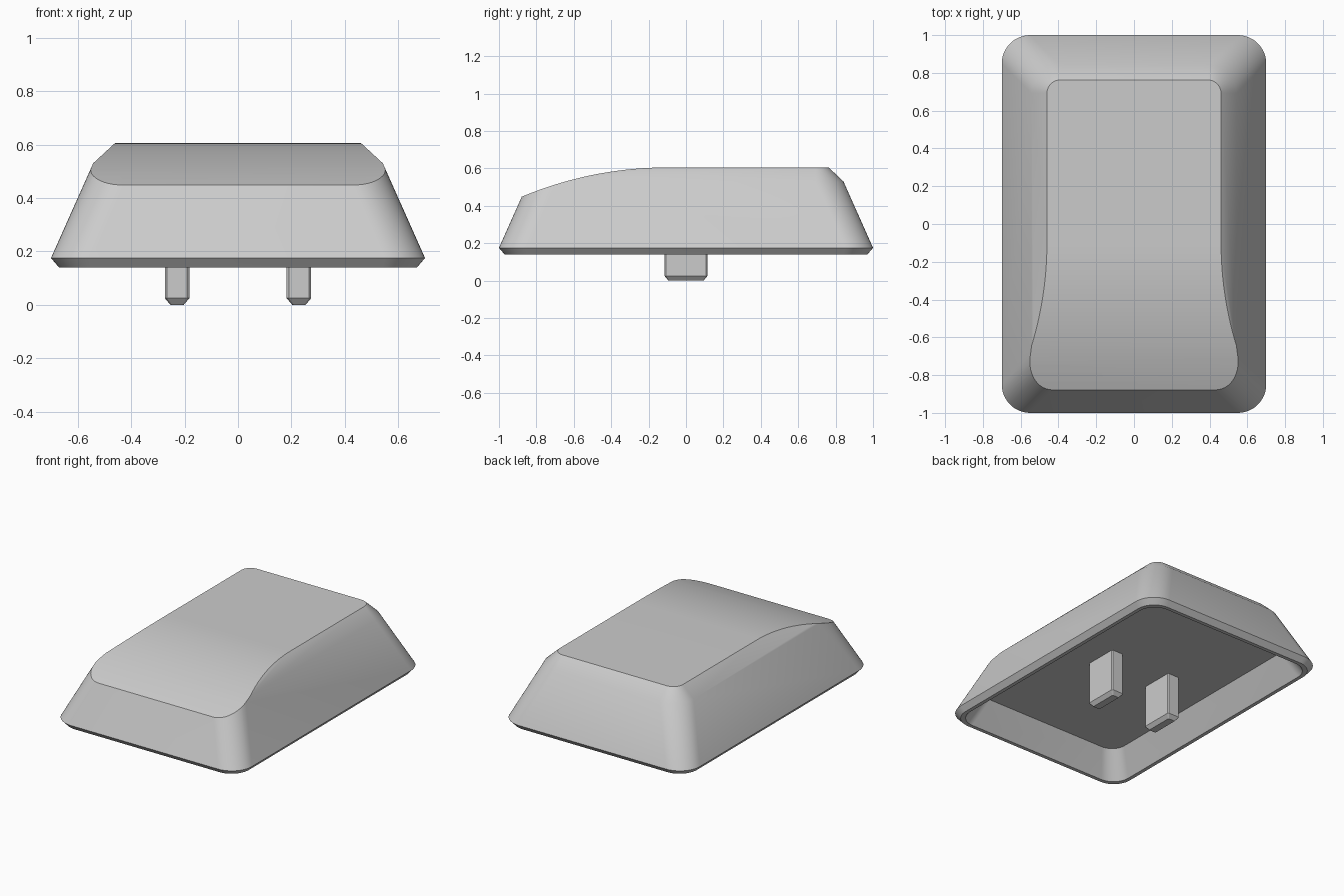
import bpy, bmesh, math

old = bpy.data.objects.get("Cube")
if old:
    bpy.data.objects.remove(old, do_unlink=True)

grey = bpy.data.materials.new("plain_grey")
grey.use_nodes = True
colour = (0.6, 0.6, 0.6, 1)
grey.diffuse_color = colour
grey.node_tree.nodes["Principled BSDF"].inputs["Base Color"].default_value = colour


def rounded_ring(bm, hx, hy, r, z, seg):
    """Ring of vertices around a rounded rectangle."""
    ring = []
    for k, (sx, sy) in enumerate([(1, 1), (-1, 1), (-1, -1), (1, -1)]):
        for i in range(seg + 1):
            a = math.pi / 2 * (k + i / seg)
            ring.append(bm.verts.new((sx * (hx - r) + r * math.cos(a),
                                      sy * (hy - r) + r * math.sin(a), z)))
    return ring


def finish(name, bm):
    bmesh.ops.recalc_face_normals(bm, faces=bm.faces)
    me = bpy.data.meshes.new(name)
    bm.to_mesh(me)
    bm.free()
    me.materials.append(grey)
    ob = bpy.data.objects.new(name, me)
    bpy.context.collection.objects.link(ob)
    return ob


def loft(name, sections, seg, shift=0):
    """Closed solid through rounded rectangles (half x, half y, radius, z)."""
    bm = bmesh.new()
    rings = [rounded_ring(bm, *s, seg) for s in sections]
    for lo, hi in zip(rings, rings[1:]):
        for i in range(len(lo)):
            j = (i + 1) % len(lo)
            bm.faces.new((lo[i], lo[j], hi[j], hi[i]))
    bm.faces.new(rings[0][::-1])
    bm.faces.new(rings[-1])
    ob = finish(name, bm)
    ob.location.x = shift
    return ob


def select_only(ob):
    bpy.ops.object.select_all(action='DESELECT')
    ob.select_set(True)
    bpy.context.view_layer.objects.active = ob


# Hollow cap: inner ceiling, inner rim, rim, skirt, shoulder, overshoot above the top
cap = loft("cap_shell", [
    (0.555, 0.855, 0.10, 0.31),
    (0.645, 0.945, 0.12, 0.14),
    (0.67, 0.97, 0.13, 0.14),
    (0.70, 1.00, 0.15, 0.175),
    (0.542, 0.842, 0.15, 0.53),
    (0.412, 0.715, 0.022, 0.65),
], 12)

# Top profile: flat at the back, falling along an arc to the front
top, start, radius = 0.605, -0.1, 2.01
profile = [(1.2, -0.2), (1.2, top)]
for i in range(25):
    a = math.radians(32) * i / 24
    profile.append((start - radius * math.sin(a), top - radius * (1 - math.cos(a))))
profile.append((profile[-1][0], -0.2))
bm = bmesh.new()
face = bm.faces.new([bm.verts.new((-1, y, z)) for y, z in profile])
ext = bmesh.ops.extrude_face_region(bm, geom=[face])
bmesh.ops.translate(bm, vec=(2, 0, 0),
                    verts=[v for v in ext["geom"] if isinstance(v, bmesh.types.BMVert)])
cutter = finish("top_profile_cutter", bm)
cutter.hide_render = True

# Trim the cap to the profile
mod = cap.modifiers.new("trim", 'BOOLEAN')
mod.operation = 'INTERSECT'
mod.solver = 'EXACT'
mod.object = cutter
select_only(cap)
bpy.ops.object.modifier_apply(modifier=mod.name)
bpy.data.objects.remove(cutter, do_unlink=True)

select_only(cap)
bpy.ops.object.shade_smooth_by_angle(angle=math.radians(30))

# Two mounting pegs with chamfered tips, rooted in the ceiling
for name, side in (("left_peg", 1), ("right_peg", -1)):
    peg = loft(name, [
        (0.025, 0.094, 0.006, 0.0),
        (0.046, 0.115, 0.008, 0.025),
        (0.046, 0.115, 0.008, 0.312),
    ], 1, side * 0.228)
    select_only(peg)
    bpy.ops.object.shade_smooth_by_angle(angle=math.radians(30))
